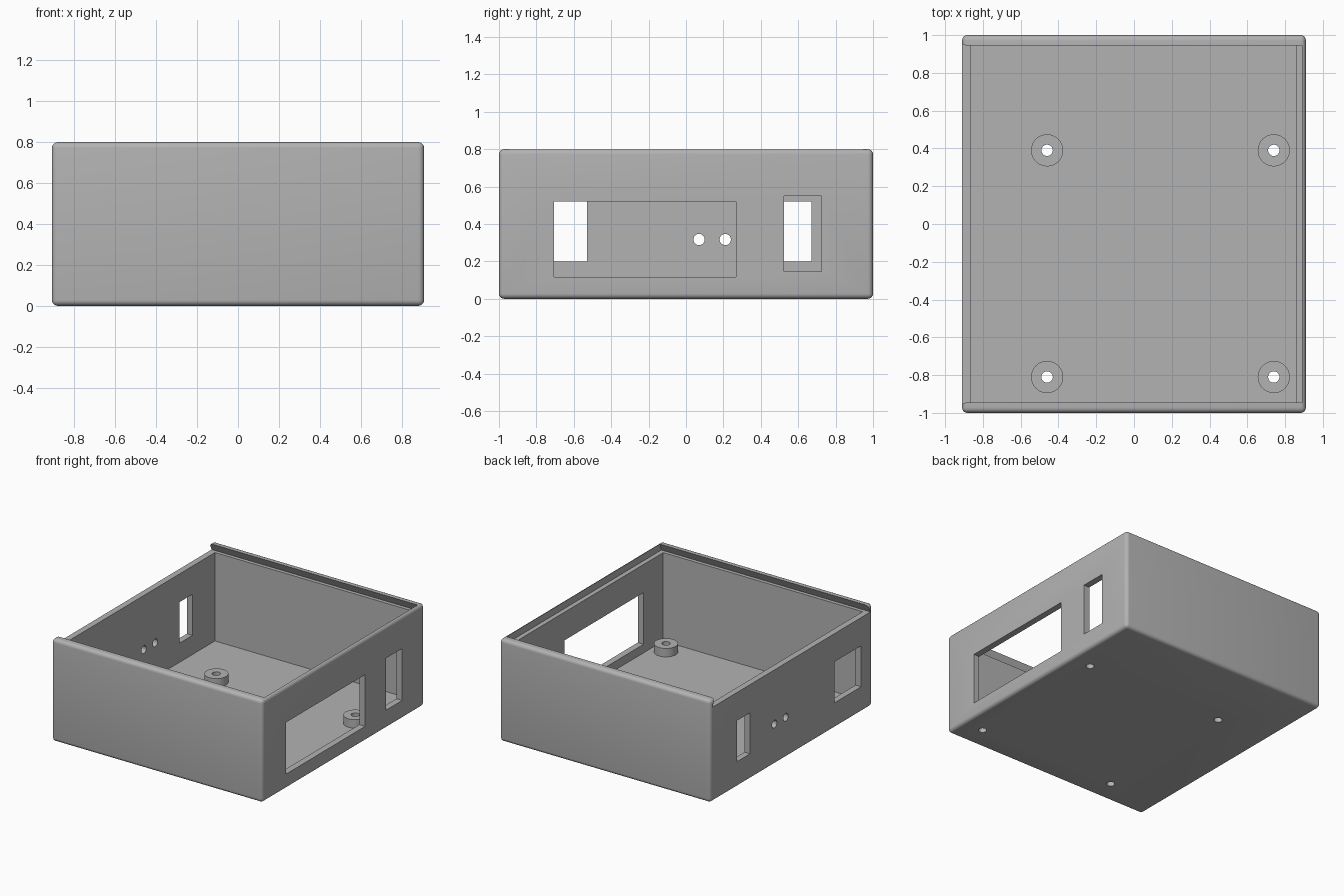
import bpy
import bmesh
from mathutils import Matrix, Vector

if "Cube" in bpy.data.objects:
    bpy.data.objects.remove(bpy.data.objects["Cube"], do_unlink=True)

grey = bpy.data.materials.new("plain grey plastic")
grey.use_nodes = True
colour = (0.45, 0.45, 0.45, 1)
grey.diffuse_color = colour
grey.node_tree.nodes["Principled BSDF"].inputs["Base Color"].default_value = colour


def make(name, bm):
    bmesh.ops.recalc_face_normals(bm, faces=bm.faces)
    mesh = bpy.data.meshes.new(name)
    bm.to_mesh(mesh)
    bm.free()
    mesh.materials.append(grey)
    ob = bpy.data.objects.new(name, mesh)
    bpy.context.collection.objects.link(ob)
    return ob


def box(name, low, high):
    low, high = Vector(low), Vector(high)
    bm = bmesh.new()
    bmesh.ops.create_cube(bm, size=1)
    for v in bm.verts:
        v.co = (low + high) / 2 + v.co * (high - low)
    return make(name, bm)


def cylinder(name, centre, radius, depth, axis="Z"):
    bm = bmesh.new()
    turn = Matrix.Rotation(1.5707963, 4, "Y") if axis == "X" else Matrix()
    bmesh.ops.create_cone(bm, cap_ends=True, segments=40, radius1=radius,
                          radius2=radius, depth=depth,
                          matrix=Matrix.Translation(centre) @ turn)
    return make(name, bm)


def activate(ob):
    bpy.ops.object.select_all(action="DESELECT")
    ob.select_set(True)
    bpy.context.view_layer.objects.active = ob


def apply(ob, mod):
    activate(ob)
    bpy.ops.object.modifier_apply(modifier=mod.name)


def cut(ob, cutter):
    cutter.hide_render = True
    mod = ob.modifiers.new("cut", "BOOLEAN")
    mod.operation = "DIFFERENCE"
    mod.solver = "EXACT"
    mod.object = cutter
    apply(ob, mod)
    bpy.data.objects.remove(cutter, do_unlink=True)


def groove_cutter():
    # Dovetail section: wide at the ledge, narrow at the rim, open at -x
    half = [(0.975, 0.74), (0.945, 0.80), (0.945, 0.90)]
    section = half + [(-y, z) for y, z in reversed(half)]
    bm = bmesh.new()
    near = [bm.verts.new((-1.0, y, z)) for y, z in section]
    far = [bm.verts.new((0.895 if z < 0.75 else 0.888, y, z)) for y, z in section]
    bm.faces.new(near)
    bm.faces.new(far)
    for i in range(len(section)):
        j = (i + 1) % len(section)
        bm.faces.new((near[i], near[j], far[j], far[i]))
    return make("groove_cutter", bm)


# Rounded outer shell
case = box("case_body", (-0.91, -1, 0), (0.91, 1, 0.8))
bevel = case.modifiers.new("rounding", "BEVEL")
bevel.width = 0.028
bevel.segments = 5
apply(case, bevel)

# Hollow interior and sliding lid groove
cut(case, box("cavity", (-0.862, -0.947, 0.05), (0.86, 0.947, 0.77)))
cut(case, groove_cutter())

# Port openings: x side, y range, z range
ports = [
    (0.9, -0.705, 0.268, 0.117, 0.52),
    (0.9, 0.525, 0.725, 0.145, 0.55),
    (-0.9, -0.86, -0.53, 0.20, 0.52),
    (-0.9, 0.51, 0.67, 0.20, 0.52),
]
for x, y0, y1, z0, z1 in ports:
    cut(case, box("port", (x - 0.1, y0, z0), (x + 0.1, y1, z1)))

# Round indicator holes
for y in (0.07, 0.21):
    cut(case, cylinder("indicator_hole", (-0.9, y, 0.317), 0.03, 0.2, "X"))

# Mounting standoffs with screw holes through the floor
parts = [case]
for x in (-0.46, 0.74):
    for y in (-0.81, 0.39):
        cut(case, cylinder("floor_hole", (x, y, 0.03), 0.03, 0.2))
        standoff = cylinder("standoff", (x, y, 0.083), 0.085, 0.066)
        cut(standoff, cylinder("screw_hole", (x, y, 0.08), 0.03, 0.3))
        parts.append(standoff)

for ob in parts:
    activate(ob)
    bpy.ops.object.shade_smooth_by_angle(angle=0.52)
